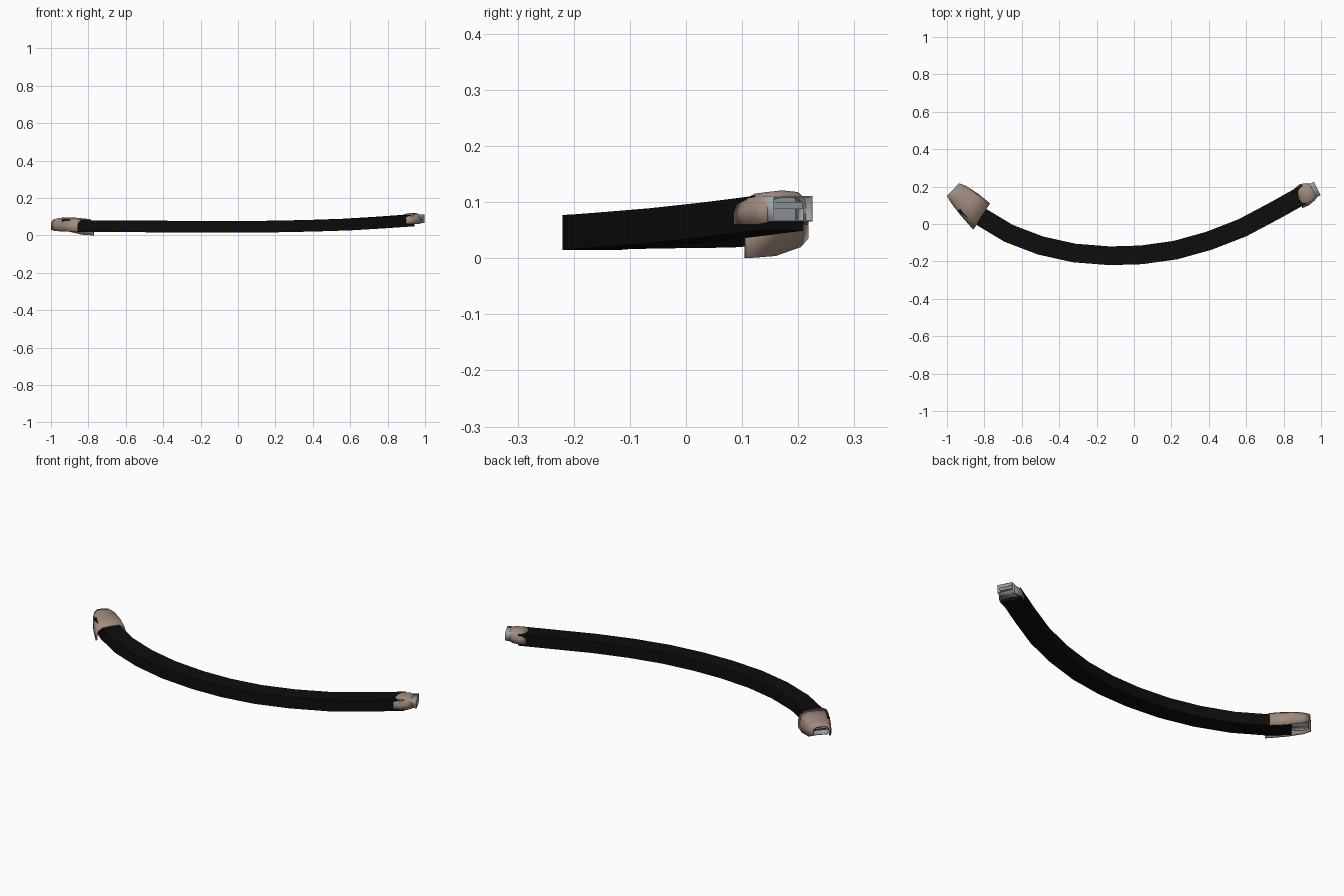
import bpy, bmesh, math
from mathutils import Vector

if "Cube" in bpy.data.objects:
    bpy.data.objects.remove(bpy.data.objects["Cube"])


def material(name, rgb):
    m = bpy.data.materials.new(name)
    m.diffuse_color = (*rgb, 1)
    m.use_nodes = True
    m.node_tree.nodes["Principled BSDF"].inputs["Base Color"].default_value = m.diffuse_color
    return m


BLACK = material("black_rubber", (0.004, 0.004, 0.004))
TAN = material("tan_plastic", (0.36, 0.26, 0.21))
METAL = material("metal", (0.36, 0.38, 0.40))
DARK = material("dark_insert", (0.06, 0.06, 0.06))


def loft(name, rings, mat, closed=True, caps=False, wall=0):
    """Skin a list of equal-length rings of points."""
    bm = bmesh.new()
    vs = [[bm.verts.new(p) for p in r] for r in rings]
    n = len(vs[0])
    for a, b in zip(vs, vs[1:]):
        for i in range(n if closed else n - 1):
            j = (i + 1) % n
            bm.faces.new((a[i], a[j], b[j], b[i]))
    if caps:
        bm.faces.new(vs[0])
        bm.faces.new(vs[-1])
    bmesh.ops.recalc_face_normals(bm, faces=bm.faces)
    me = bpy.data.meshes.new(name)
    bm.to_mesh(me)
    bm.free()
    me.polygons.foreach_set("use_smooth", [True] * len(me.polygons))
    me.set_sharp_from_angle(angle=math.radians(35))
    me.materials.append(mat)
    ob = bpy.data.objects.new(name, me)
    bpy.context.collection.objects.link(ob)
    if wall:
        s = ob.modifiers.new("wall", "SOLIDIFY")
        s.thickness = wall
        s.offset = -1
    return ob


def rect(c, axis, w, h):
    """Upright rectangle across a horizontal axis."""
    side = Vector((-axis.y, axis.x, 0)).normalized() * w / 2
    up = Vector((0, 0, h / 2))
    return [c - side - up, c + side - up, c + side + up, c - side + up]


def bar(name, tip, axis, length, w, h, mat, wall=0):
    """Box or open tube running back from its tip."""
    tip, axis = Vector(tip), Vector(axis).normalized()
    rings = [rect(tip - axis * length, axis, w, h), rect(tip, axis, w, h)]
    return loft(name, rings, mat, caps=not wall, wall=wall)


def hood(name, sections, wall):
    """Arched cover, open below: (front edge xy, back edge xy, z low front, z low back, z top)."""
    arch = [(0, 0), (0, .45), (.05, .75), (.2, .95), (.5, 1), (.8, .95), (.95, .75), (1, .45), (1, 0)]
    rings = []
    for p, q, zp, zq, top in sections:
        p, q = Vector(p), Vector(q)
        ring = []
        for t, h in arch:
            xy = p.lerp(q, t)
            low = zp + (zq - zp) * t
            ring.append((xy.x, xy.y, low + (top - low) * h))
        rings.append(ring)
    return loft(name, rings, TAN, closed=False, wall=wall)


# Cable: rectangular section swept along a sagging arc
path = [Vector(p) for p in (
    (-.91, .11, .055), (-.82, .04, .05), (-.67, -.05, .049), (-.5, -.115, .048), (-.32, -.155, .047),
    (-.13, -.17, .046), (.04, -.165, .046), (.22, -.14, .048), (.4, -.09, .052),
    (.58, -.02, .058), (.75, .07, .068), (.92, .165, .08))]
rings = []
for i, p in enumerate(path):
    d = path[min(i + 1, len(path) - 1)] - path[max(i - 1, 0)]
    rings.append(rect(p, d, .1, .062))
loft("cable", rings, BLACK, caps=True)

# Large left plug: cover, recessed metal sleeve and tongue
hood("left_plug_cover", [
    ((-.86, -.03), (-.77, .11), .02, 0, .09),
    ((-.93, .05), (-.83, .16), .02, .004, .096),
    ((-.98, .115), (-.90, .205), .024, .02, .095),
    ((-1, .15), (-.935, .218), .03, .035, .088)], .008)
left_axis = (-.73, .68, 0)
bar("left_metal_sleeve", (-.96, .178, .052), left_axis, .1, .078, .036, METAL, .004)
bar("left_tongue", (-.95, .169, .058), left_axis, .09, .06, .01, DARK)

# Small right plug: cover, protruding metal sleeve, tongue and back wall
hood("right_plug_cover", [
    ((.9, .085), (.858, .19), .06, .06, .108),
    ((.935, .1), (.885, .213), .06, .06, .118),
    ((.965, .125), (.92, .218), .06, .06, .121),
    ((.98, .145), (.945, .215), .064, .064, .114)], .006)
right_axis = (.89, .45, 0)
bar("right_metal_sleeve", (.98, .19, .088), right_axis, .085, .08, .045, METAL, .004)
bar("right_tongue", (.965, .182, .094), right_axis, .07, .06, .012, METAL)
bar("right_sleeve_back", (.925, .162, .088), right_axis, .01, .074, .04, METAL)
